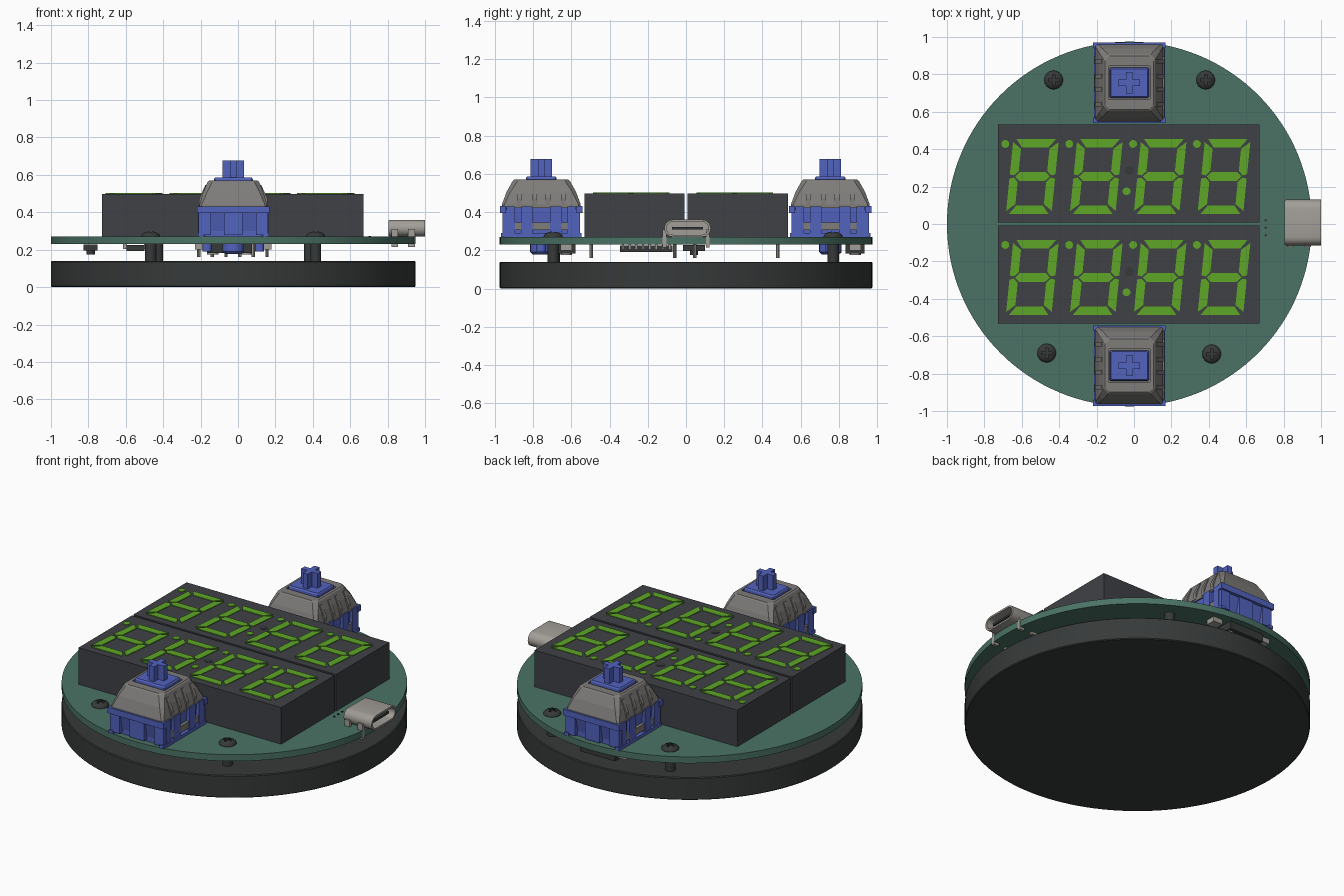
import bpy, bmesh
from math import sin, cos, pi
from mathutils import Vector, Matrix

if "Cube" in bpy.data.objects:
    bpy.data.objects.remove(bpy.data.objects["Cube"])

CX = -0.025  # board axis


def mat(name, c):
    m = bpy.data.materials.new(name)
    m.diffuse_color = (*c, 1)
    m.use_nodes = True
    m.node_tree.nodes["Principled BSDF"].inputs["Base Color"].default_value = m.diffuse_color
    return m


GREEN = mat("board_green", (0.07, 0.17, 0.13))
LIME = mat("segment_lime", (0.11, 0.38, 0.02))
BLACK = mat("display_black", (0.05, 0.053, 0.06))
DARK = mat("base_dark", (0.038, 0.042, 0.042))
BLUE = mat("switch_blue", (0.085, 0.125, 0.52))
GREY = mat("housing_grey", (0.21, 0.205, 0.195))
METAL = mat("metal", (0.36, 0.34, 0.31))


def loft(bm, rings, cap=True):
    vs = [[bm.verts.new(p) for p in r] for r in rings]
    n = len(vs[0])
    for a, b in zip(vs, vs[1:]):
        for i in range(n):
            bm.faces.new((a[i], a[(i + 1) % n], b[(i + 1) % n], b[i]))
    if cap:
        bm.faces.new(vs[0][::-1])
        bm.faces.new(vs[-1])


def box(bm, x0, x1, y0, y1, z0, z1):
    loft(bm, [[(x0, y0, z), (x1, y0, z), (x1, y1, z), (x0, y1, z)] for z in (z0, z1)])


def lathe(bm, x, y, profile, n=32):
    loft(bm, [[(x + r * cos(2 * pi * i / n), y + r * sin(2 * pi * i / n), z)
               for i in range(n)] for r, z in profile])


def chamfer_rect(hx, hy, c, z, ox=0, oy=0):
    return [(ox + x, oy + y, z) for x, y in (
        (hx - c, -hy), (hx, c - hy), (hx, hy - c), (hx - c, hy),
        (c - hx, hy), (-hx, hy - c), (-hx, c - hy), (c - hx, -hy))]


def finish(name, bm, material, smooth=False):
    bmesh.ops.recalc_face_normals(bm, faces=bm.faces)
    me = bpy.data.meshes.new(name)
    bm.to_mesh(me)
    bm.free()
    ob = bpy.data.objects.new(name, me)
    bpy.context.collection.objects.link(ob)
    me.materials.append(material)
    if smooth:
        bpy.context.view_layer.objects.active = ob
        ob.select_set(True)
        bpy.ops.object.shade_smooth_by_angle(angle=0.6)
        ob.select_set(False)
    return ob


# Round base and circuit board
bm = bmesh.new()
lathe(bm, CX, 0, [(0.97, 0), (0.975, 0.005), (0.975, 0.135), (0.97, 0.14)], 128)
finish("base", bm, DARK, True)
bm = bmesh.new()
lathe(bm, CX, 0, [(0.975, 0.23), (0.975, 0.27)], 128)
finish("circuit_board", bm, GREEN, True)

# Standoffs and domed screws with cross recess
SCREWS = [(-0.43, 0.77), (0.383, 0.77), (-0.467, -0.69), (0.415, -0.695)]
posts, heads, cross = bmesh.new(), bmesh.new(), bmesh.new()
for x, y in SCREWS:
    lathe(posts, x, y, [(0.03, 0.135), (0.03, 0.235)], 24)
    lathe(heads, x, y, [(0.05, 0.268)] + [(0.05 * cos(a), 0.272 + 0.026 * sin(a))
                                          for a in (0, 0.3, 0.6, 0.9, 1.15, 1.4)])
    a, b = 0.028, 0.007
    plus = [(a, -b), (a, b), (b, b), (b, a), (-b, a), (-b, b),
            (-a, b), (-a, -b), (-b, -b), (-b, -a), (b, -a), (b, -b)]
    loft(cross, [[(x + p, y + q, z) for p, q in plus] for z in (0.28, 0.32)])
finish("standoffs", posts, DARK, True)
head = finish("screw_heads", heads, DARK, True)
cutter = finish("screw_recess_cutter", cross, DARK)
cutter.hide_render = True
cutter.hide_viewport = True
mod = head.modifiers.new("recess", "BOOLEAN")
mod.operation, mod.object, mod.solver = "DIFFERENCE", cutter, "EXACT"


# Seven segment shapes, upright, as outlines around the digit centre
def segments(W=0.122, H=0.2, t=0.046, g=0.006):
    h = t / 2
    top = [(g - W + 0.01, H), (W - g - 0.01, H), (W - t - g, H - t), (t + g - W, H - t)]
    side = [(W, H - g - 0.01), (W, g + 0.005), (W - h, g), (W - t, h + g), (W - t, H - t - g)]
    mid = [(t + g - W, h), (W - t - g, h), (W - h - g, 0), (W - t - g, -h),
           (t + g - W, -h), (h + g - W, 0)]
    flip = lambda s, a, b: [(a * x, b * y) for x, y in s]
    return [top, flip(top, 1, -1), mid] + [flip(side, a, b) for a in (1, -1) for b in (1, -1)]


# Two four digit displays
for name, y0 in (("upper", 0.0), ("lower", -0.54)):
    bm = bmesh.new()
    box(bm, -0.727, 0.67, y0 + 0.008, y0 + 0.533, 0.27, 0.498)
    finish(name + "_display_body", bm, BLACK)
    bm = bmesh.new()
    for i in range(4):
        x = -0.543 + i * 0.3415
        for s in segments():
            loft(bm, [[(x + p + 0.1 * q, y0 + 0.254 + q, z) for p, q in s] for z in (0.494, 0.502)])
        lathe(bm, x - 0.145, y0 + 0.428, [(0.021, 0.494), (0.021, 0.502)], 20)
    lathe(bm, -0.04, y0 + 0.175, [(0.021, 0.494), (0.021, 0.502)], 20)
    finish(name + "_display_segments", bm, LIME)
    bm = bmesh.new()
    lathe(bm, -0.025, y0 + 0.285, [(0.024, 0.494), (0.024, 0.5)], 20)
    finish(name + "_display_dark_dot", bm, DARK)
    # Pins below the board
    bm = bmesh.new()
    for i in range(6):
        for y in (0.045, 0.48):
            lathe(bm, -0.21 + i * 0.073, y0 + y, [(0.009, 0.16), (0.009, 0.24)], 8)
    finish(name + "_display_pins", bm, METAL)

# Push switches, both facing the same way
for name, sy in (("back", 0.755), ("front", -0.757)):
    # Tapered lower housing with rim, side prongs, end latches and post
    bm = bmesh.new()
    loft(bm, [chamfer_rect(a, b, 0.012, z, CX, sy) for a, b, z in (
        (0.165, 0.175, 0.24), (0.165, 0.175, 0.30), (0.172, 0.195, 0.40), (0.172, 0.195, 0.42))])
    for s in (-1, 1):
        e = sorted((sy + s * 0.185, sy + s * 0.215))
        box(bm, CX - 0.193, CX + 0.193, *e, 0.395, 0.432)
        e = sorted((sy + s * 0.17, sy + s * 0.203))
        for p, q in ((-0.185, -0.12), (-0.05, 0.05), (0.12, 0.185)):
            box(bm, CX + p, CX + q, *e, 0.28, 0.41)
        box(bm, *sorted((CX + s * 0.16, CX + s * 0.19)), sy - 0.21, sy + 0.21, 0.27, 0.29)
        for q in (-0.16, -0.075, 0.075, 0.16):
            w = 0.03 if abs(q) < 0.1 else 0.022
            box(bm, *sorted((CX + s * 0.15, CX + s * 0.189)), sy + q - w, sy + q + w, 0.28, 0.43)
    lathe(bm, CX, sy, [(0.045, 0.178), (0.058, 0.19), (0.058, 0.25)], 24)
    for s in (-1, 1):
        lathe(bm, CX + s * 0.14, sy, [(0.025, 0.19), (0.025, 0.25)], 16)
    finish(name + "_switch_lower_housing", bm, BLUE)

    # Sloped upper housing with side ribs
    bm = bmesh.new()
    loft(bm, [chamfer_rect(a, b, c, z, CX, sy) for a, b, c, z in (
        (0.181, 0.206, 0.01, 0.42), (0.181, 0.206, 0.012, 0.44), (0.162, 0.182, 0.02, 0.505),
        (0.138, 0.15, 0.025, 0.562), (0.13, 0.142, 0.025, 0.569),
        (0.112, 0.09, 0.005, 0.569), (0.112, 0.09, 0.005, 0.55))])
    for s in (-1, 1):
        for q in (-0.115, -0.035, 0.035, 0.115):
            loft(bm, [[(CX + s * x, sy + q + d, z) for x, z in
                       ((0.13, 0.43), (0.184, 0.43), (0.182, 0.475), (0.15, 0.545), (0.13, 0.545))]
                      for d in (-0.012, 0.012)])
        box(bm, *sorted((CX + s * 0.15, CX + s * 0.187)), sy - 0.14, sy + 0.14, 0.305, 0.345)
    finish(name + "_switch_upper_housing", bm, GREY)

    # Plunger with cross stem
    bm = bmesh.new()
    loft(bm, [chamfer_rect(a, b, 0.006, z, CX, sy) for a, b, z in (
        (0.106, 0.082, 0.54), (0.104, 0.08, 0.578), (0.098, 0.074, 0.586))])
    a, b = 0.057, 0.017
    plus = [(a, -b), (a, b), (b, b), (b, a), (-b, a), (-b, b),
            (-a, b), (-a, -b), (-b, -b), (-b, -a), (b, -a), (b, -b)]
    loft(bm, [[(CX + p, sy + q, z) for p, q in plus] for z in (0.58, 0.678)])
    finish(name + "_switch_plunger", bm, BLUE)

    # Socket and contact pins under the board
    bm = bmesh.new()
    box(bm, CX - 0.14, CX + 0.1, sy + 0.08, sy + 0.18, 0.182, 0.23)
    finish(name + "_switch_socket", bm, DARK)
    bm = bmesh.new()
    for x in (-0.11, 0.07):
        lathe(bm, CX + x, sy + 0.13, [(0.03, 0.175), (0.03, 0.23)], 16)
    for a in (-0.205, 0.14):
        box(bm, CX + a, CX + a + 0.065, sy + 0.1, sy + 0.16, 0.2, 0.23)
    finish(name + "_switch_contacts", bm, METAL)


# Hollow cable connector at the right edge
def slot(x, hy, hz, n=8):
    cy, cz, r = 0.008, 0.315, hz
    return [(x, cy + (hy - r) * (1 if k < 2 and k >= 0 else -1) + r * cos(a), cz + r * sin(a))
            for k, s in ((0, -pi / 2), (2, pi / 2)) for a in [s + pi * i / n for i in range(n + 1)]]


bm = bmesh.new()
loft(bm, [slot(0.805, 0.118, 0.04), slot(0.812, 0.122, 0.045), slot(1.0, 0.122, 0.045),
          slot(1.0, 0.11, 0.034), slot(0.84, 0.11, 0.034)])
for y in (-0.112, 0.114):
    for x in (0.82, 0.91):
        box(bm, x, x + 0.035, y - 0.01, y + 0.01, 0.215, 0.31)
finish("connector_shell", bm, METAL, True)
bm = bmesh.new()
box(bm, 0.83, 0.98, -0.072, 0.088, 0.308, 0.322)
finish("connector_tongue", bm, DARK)

# Small solder pads beside the connector
bm = bmesh.new()
for y in (-0.06, -0.02, 0.02):
    lathe(bm, 0.705, y, [(0.007, 0.268), (0.007, 0.274)], 10)
finish("solder_pads", bm, DARK)

# Chip with legs and small parts beneath the board
bm = bmesh.new()
box(bm, -0.595, -0.5, -0.345, -0.07, 0.192, 0.224)
box(bm, -0.825, -0.75, -0.015, 0.1, 0.195, 0.228)
lathe(bm, -0.787, 0.042, [(0.022, 0.175), (0.022, 0.2)], 16)
finish("chip_and_reset_button", bm, DARK)
bm = bmesh.new()
for i in range(8):
    y = -0.33 + i * 0.035
    for x in (-0.615, -0.502):
        box(bm, x, x + 0.022, y - 0.006, y + 0.006, 0.205, 0.232)
finish("chip_legs", bm, METAL)
